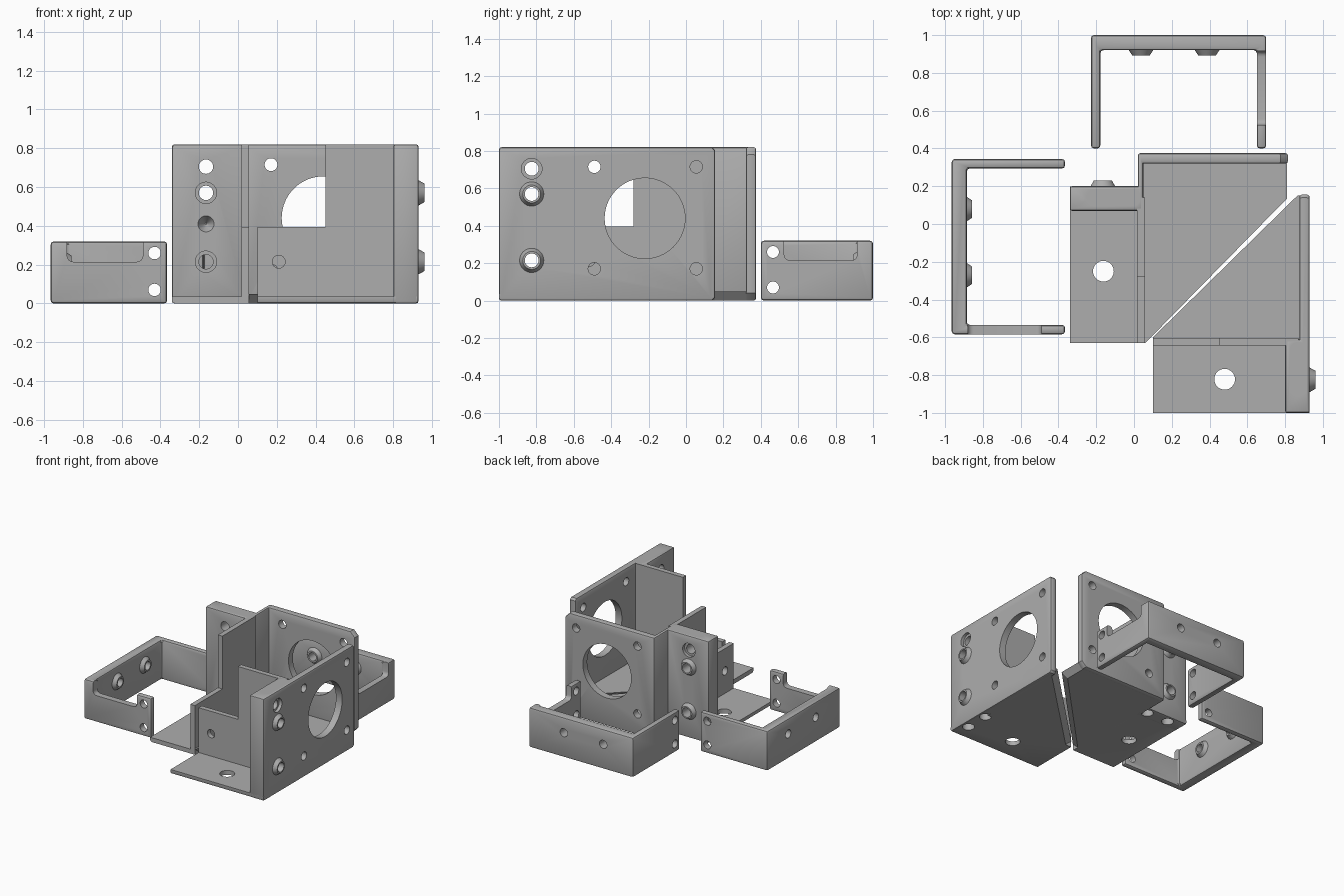
import bpy, bmesh, math
from mathutils import Matrix, Vector

if "Cube" in bpy.data.objects:
    bpy.data.objects.remove(bpy.data.objects["Cube"])

grey = bpy.data.materials.new("plain_grey")
grey.diffuse_color = (0.42, 0.42, 0.42, 1)
grey.use_nodes = True
grey.node_tree.nodes["Principled BSDF"].inputs["Base Color"].default_value = grey.diffuse_color


def make(name, bm):
    bmesh.ops.recalc_face_normals(bm, faces=bm.faces)
    me = bpy.data.meshes.new(name)
    bm.to_mesh(me)
    bm.free()
    me.materials.append(grey)
    ob = bpy.data.objects.new(name, me)
    bpy.context.collection.objects.link(ob)
    return ob


def prism(low, high, z0, z1):
    """Solid between a bottom and a top outline."""
    bm = bmesh.new()
    a = [bm.verts.new((x, y, z0)) for x, y in low]
    b = [bm.verts.new((x, y, z1)) for x, y in high]
    bm.faces.new(a)
    bm.faces.new(b)
    for i in range(len(a)):
        j = (i + 1) % len(a)
        bm.faces.new((a[i], a[j], b[j], b[i]))
    bmesh.ops.recalc_face_normals(bm, faces=bm.faces)
    return bm


def box(x0, x1, y0, y1, z0, z1):
    p = [(x0, y0), (x1, y0), (x1, y1), (x0, y1)]
    return prism(p, p, z0, z1)


def round_edges(bm, edges, w, seg=2):
    bmesh.ops.bevel(bm, geom=list(edges), offset=w, segments=seg, profile=0.5,
                    affect='EDGES', clamp_overlap=True)


def rod(axis, start, length, r1, r2=None, n=32):
    """Cylinder or cone from a start point along an axis."""
    bm = bmesh.new()
    bmesh.ops.create_cone(bm, cap_ends=True, segments=n, radius1=r1,
                          radius2=r1 if r2 is None else r2, depth=abs(length))
    d = Vector([float(axis == c) for c in "xyz"]) * (1 if length > 0 else -1)
    rot = Vector((0, 0, 1)).rotation_difference(d).to_matrix().to_4x4()
    bm.transform(Matrix.Translation(Vector(start) + d * abs(length) / 2) @ rot)
    return bm


def cut(ob, cutters):
    for bm in cutters:
        c = make("cutter", bm)
        c.hide_render = True
        m = ob.modifiers.new("cut", 'BOOLEAN')
        m.operation, m.solver, m.object = 'DIFFERENCE', 'EXACT', c
        bpy.context.view_layer.objects.active = ob
        bpy.ops.object.modifier_apply(modifier=m.name)
        bpy.data.objects.remove(c)


def place(ob, M):
    ob.data.transform(M)
    if M.determinant() < 0:
        ob.data.flip_normals()
    bpy.ops.object.select_all(action='DESELECT')
    ob.select_set(True)
    bpy.context.view_layer.objects.active = ob
    bpy.ops.object.shade_smooth_by_angle(angle=math.radians(28))


def bracket(tag, M, off, corner):
    # clamp block and motor plate as one outline
    pts = [(0, 0), (.13, 0), (.13, .39), (off + .055, .39), (off + .055, 1.155), (off, 1.155)]
    if off:
        pts += [(off, .36), (0, .36)]
    bm = prism(pts, pts, 0, .82)
    end = [e for e in bm.edges if all(v.co.y > 1.15 for v in e.verts)
           and abs(e.verts[0].co.z - e.verts[1].co.z) < .01]
    round_edges(bm, end, corner, 1)
    round_edges(bm, [e for e in bm.edges if e.calc_face_angle_signed(0) > .9], .013)
    plate = make(tag + "_motor_plate", bm)
    holes = [rod('x', (off - .1, .78, .44), .25, .215, n=64)]
    holes += [rod('x', (off - .1, v, z), .25, .033) for v in (.51, 1.055) for z in (.17, .715)]
    # screw holes through the clamp block, with countersinks
    bores = [rod('x', (-.1, .175, z), .4, .037) for z in (.705, .57, .215)]
    holes += bores
    holes += [rod('x', (-.01, .175, .705), .035, .055)]
    holes += [rod('x', (.131, .175, z), -.025, .055) for z in (.57, .215)]
    holes += [rod('x', (.131, .175, .41), -.06, .042, .004)]
    # blind holes in top and bottom
    for v in (.135, .33):
        holes += [rod('z', (.06, v, .85), -.19, .045), rod('z', (.06, v, -.03), .2, .045)]
    cut(plate, holes)
    place(plate, M)

    for z in (.57, .215):
        boss = make(tag + "_locating_boss", rod('x', (.002, .175, z), -.032, .066, .048))
        cut(boss, [rod('x', (-.1, .175, z), .3, .037)])
        place(boss, M)

    # stepped side wall, drawn in x-z then stood upright
    prof = [(.83, 0), (.83, .395), (.48, .395), (.48, .82), (.06, .82), (.06, 0)]
    bm = prism(prof, prof, -.397, -.357)
    bm.transform(Matrix.Rotation(math.radians(90), 4, 'X'))
    wall = make(tag + "_side_wall", bm)
    cut(wall, [rod('y', (.72, .3, .215), .2, .033)])
    place(wall, M)

    # thin foot with a mounting hole
    bm = box(.002, .83, 0, .38, 0, .035)
    round_edges(bm, [e for e in bm.edges if all(v.co.z < .01 for v in e.verts)
                     and all(v.co.y < .01 or v.co.x < .01 for v in e.verts)], .015)
    foot = make(tag + "_foot", bm)
    cut(foot, [rod('z', (.45, .178, -.1), .3, .055)]
        + [rod('z', (.06, v, -.1), .3, .045) for v in (.135, .33)])
    place(foot, M)

    # diagonal floor with undercut edges
    o = off + .015
    s = .36 if off else .39
    high = [(.83, .4), (.065, 1.15), (o, 1.15), (o, s), (.83, s)]
    low = [(.775, .4), (.045, 1.11), (o, 1.11), (o, s), (.775, s)]
    floor = make(tag + "_diagonal_floor", prism(low, high, 0, .048))
    place(floor, M)


def clip(tag, M):
    # U-shaped strap
    L = .928
    pts = [(0, 0), (.6, 0), (.6, .05), (.08, .05), (.08, L - .05), (.6, L - .05), (.6, L), (0, L)]
    bm = prism(pts, pts, 0, .32)
    round_edges(bm, bm.edges, .016)
    strap = make(tag + "_strap", bm)
    # notch in one arm, with rounded corners
    notch = box(.085, .475, -.1, .075, .215, .5)
    round_edges(notch, [e for e in notch.edges if all(v.co.z < .22 for v in e.verts)
                        and abs(e.verts[0].co.y - e.verts[1].co.y) > .05], .03, 4)
    cutters = [notch]
    cutters += [rod('y', (.535, -.1, z), 1.2, .032) for z in (.07, .26)]
    spots = (.313, .663)
    cutters += [rod('x', (-.1, v, .2), .3, .033) for v in spots]
    cut(strap, cutters)
    place(strap, M)
    for v in spots:
        boss = make(tag + "_strap_boss", rod('x', (.078, v, .2), .03, .066, .046))
        cut(boss, [rod('x', (-.1, v, .2), .3, .033)])
        place(boss, M)


def frame(ux, uy, vx, vy, x, y):
    return Matrix(((ux, vx, 0, x), (uy, vy, 0, y), (0, 0, 1, 0), (0, 0, 0, 1)))


bracket("right", frame(-1, 0, 0, 1, .93, -1), 0, .016)
bracket("left", frame(0, -1, 1, 0, -.34, .2), -.175, .04)
clip("left", frame(1, 0, 0, 1, -.965, -.584))
clip("back", frame(0, -1, -1, 0, .70, 1))
